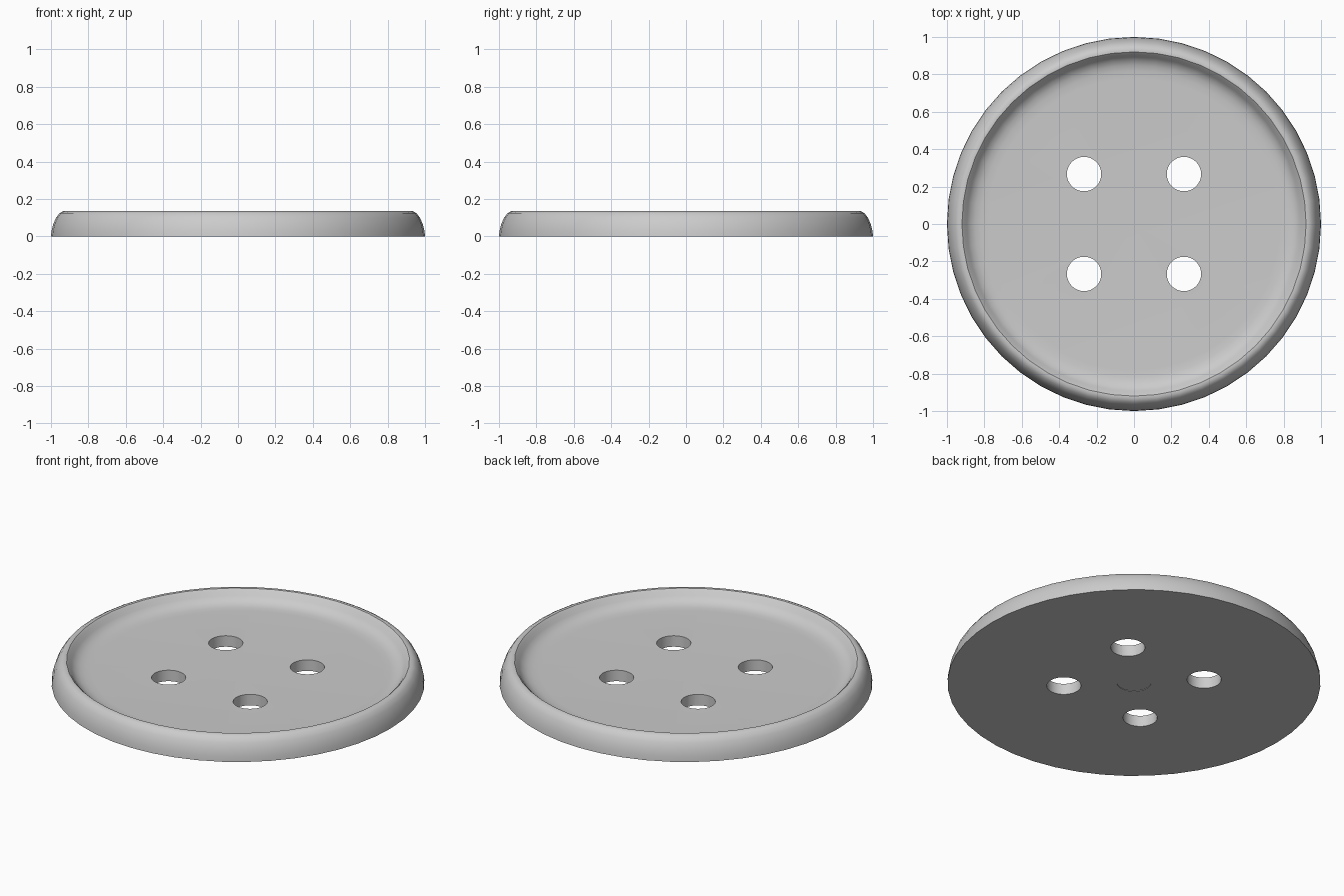
import bpy, bmesh, math

if "Cube" in bpy.data.objects:
    bpy.data.objects.remove(bpy.data.objects["Cube"])

SEG = 48
mat = bpy.data.materials.new("light grey")
mat.diffuse_color = (0.6, 0.6, 0.6, 1)
mat.use_nodes = True
mat.node_tree.nodes["Principled BSDF"].inputs["Base Color"].default_value = mat.diffuse_color

# Button body: lathe of a half cross-section (radius, height)
profile = [(0, 0), (1.0, 0), (0.997, 0.03), (0.988, 0.065), (0.973, 0.1),
           (0.955, 0.124), (0.935, 0.135), (0.92, 0.134), (0.907, 0.122),
           (0.893, 0.102), (0.875, 0.085), (0.85, 0.073), (0.82, 0.067),
           (0.78, 0.065), (0, 0.065)]
bm = bmesh.new()
verts = [bm.verts.new((r, 0, z)) for r, z in profile]
edges = [bm.edges.new(p) for p in zip(verts, verts[1:])]
bmesh.ops.spin(bm, geom=verts + edges, cent=(0, 0, 0), axis=(0, 0, 1),
               angle=2 * math.pi, steps=SEG)
bmesh.ops.remove_doubles(bm, verts=bm.verts, dist=1e-4)
bmesh.ops.dissolve_degenerate(bm, edges=bm.edges, dist=1e-5)
bmesh.ops.recalc_face_normals(bm, faces=bm.faces)
mesh = bpy.data.meshes.new("button")
bm.to_mesh(mesh)
bm.free()
button = bpy.data.objects.new("button", mesh)
bpy.context.collection.objects.link(button)
mesh.materials.append(mat)


def cut(x, y, z0, z1, radius=0.092):
    """Cut a round hole between two heights."""
    bpy.ops.mesh.primitive_cylinder_add(vertices=32, radius=radius, depth=z1 - z0,
                                        location=(x, y, (z0 + z1) / 2))
    cutter = bpy.context.object
    cutter.data.materials.append(mat)
    bpy.context.view_layer.objects.active = button
    mod = button.modifiers.new("hole", 'BOOLEAN')
    mod.operation, mod.solver, mod.object = 'DIFFERENCE', 'EXACT', cutter
    bpy.ops.object.modifier_apply(modifier=mod.name)
    bpy.data.objects.remove(cutter)


# Four thread holes
for sx in (-1, 1):
    for sy in (-1, 1):
        cut(sx * 0.267, sy * 0.267, -0.1, 0.3)
# Faint round mark in the middle of the underside
cut(0, 0, -0.1, 0.003)

bpy.ops.object.select_all(action='DESELECT')
button.select_set(True)
bpy.context.view_layer.objects.active = button
bpy.ops.object.shade_smooth_by_angle(angle=math.radians(35))
